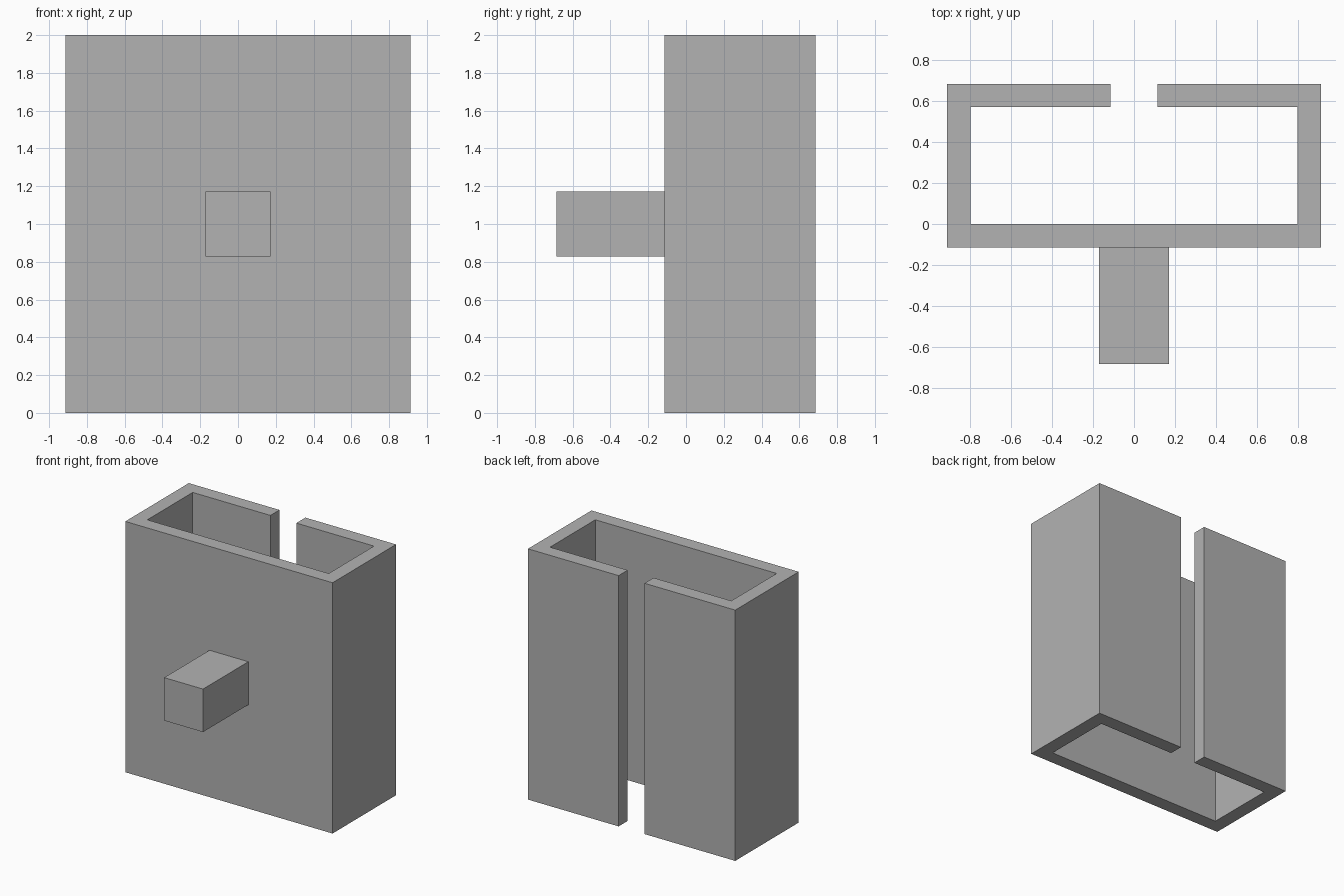
import bpy, bmesh

if "Cube" in bpy.data.objects:
    bpy.data.objects.remove(bpy.data.objects["Cube"], do_unlink=True)

# Plain grey for the whole model
grey = bpy.data.materials.new("plain_grey")
grey.use_nodes = True
colour = (0.448, 0.448, 0.448, 1)
grey.diffuse_color = colour
grey.node_tree.nodes["Principled BSDF"].inputs["Base Color"].default_value = colour

UNIT = 2 / 35           # base module of the design
WALL = 2 * UNIT
HALF_WIDTH = 16 * UNIT
FRONT, BACK = -2 * UNIT, 12 * UNIT
HALF_SLOT = 2 * UNIT
HEIGHT = 2


def extrude_profile(name, points, bottom, top):
    """Closed xy outline raised from bottom to top."""
    bm = bmesh.new()
    face = bm.faces.new([bm.verts.new((x, y, bottom)) for x, y in points])
    result = bmesh.ops.extrude_face_region(bm, geom=[face])
    raised = [g for g in result["geom"] if isinstance(g, bmesh.types.BMVert)]
    bmesh.ops.translate(bm, verts=raised, vec=(0, 0, top - bottom))
    bmesh.ops.recalc_face_normals(bm, faces=bm.faces)
    mesh = bpy.data.meshes.new(name)
    bm.to_mesh(mesh)
    bm.free()
    mesh.materials.append(grey)
    obj = bpy.data.objects.new(name, mesh)
    bpy.context.collection.objects.link(obj)
    return obj


# C-shaped channel: left half of the outline, then its mirror image
half = [
    (HALF_WIDTH, FRONT),
    (HALF_WIDTH, BACK),
    (HALF_SLOT, BACK),
    (HALF_SLOT, BACK - WALL),
    (HALF_WIDTH - WALL, BACK - WALL),
    (HALF_WIDTH - WALL, FRONT + WALL),
]
outline = half + [(-x, y) for x, y in reversed(half)]
extrude_profile("slotted_channel", outline, 0, HEIGHT)

# Square peg on the front wall
PEG = 3 * UNIT
peg_outline = [(-PEG, -BACK), (PEG, -BACK), (PEG, FRONT), (-PEG, FRONT)]
extrude_profile("front_peg", peg_outline, HEIGHT / 2 - PEG, HEIGHT / 2 + PEG)
